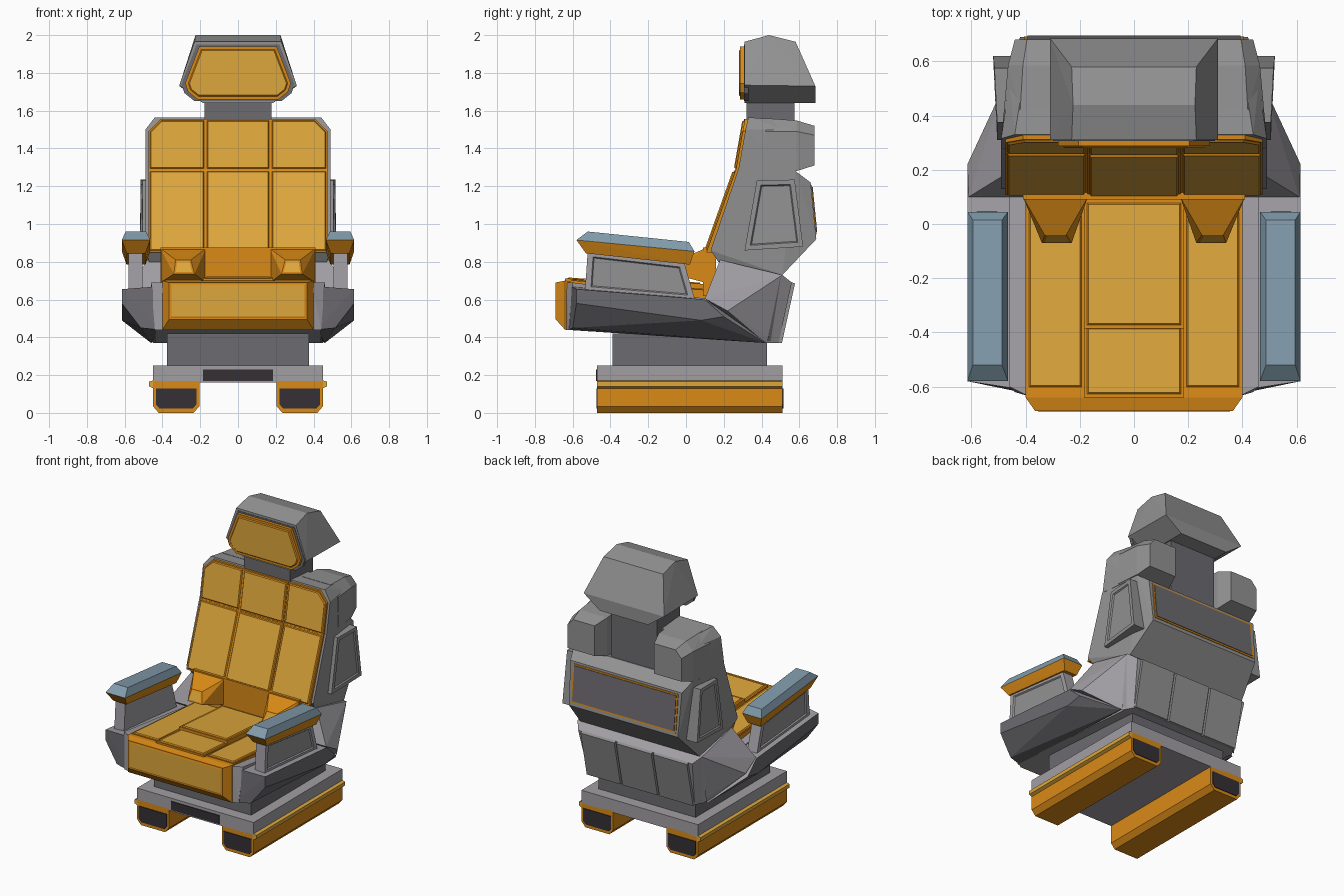
import bpy, bmesh
from mathutils import Vector

if "Cube" in bpy.data.objects:
    bpy.data.objects.remove(bpy.data.objects["Cube"])


def material(name, r, g, b):
    m = bpy.data.materials.new(name)
    m.diffuse_color = (r, g, b, 1)
    m.use_nodes = True
    m.node_tree.nodes["Principled BSDF"].inputs["Base Color"].default_value = m.diffuse_color
    return m


LIGHT = material("light grey", .36, .345, .37)
GREY = material("neutral grey", .29, .29, .29)
DARK = material("dark grey", .15, .145, .16)
BLACK = material("near black", .035, .03, .035)
ORANGE = material("orange", .70, .255, .008)
YELLOW = material("yellow", .73, .385, .045)
BLUE = material("steel blue", .22, .33, .41)


def flip(p):
    return (-p[0], p[1], p[2])


def add_hull(bm, pts, panel, top):
    """Faceted solid around pts; panel=(direction, inset, rise) colours an inset face."""
    b = bmesh.new()
    vs = [b.verts.new(p) for p in pts]
    res = bmesh.ops.convex_hull(b, input=vs)
    junk = set(res["geom_interior"]) | set(res["geom_unused"])
    bmesh.ops.delete(b, geom=[v for v in junk if isinstance(v, bmesh.types.BMVert)], context='VERTS')
    bmesh.ops.dissolve_limit(b, angle_limit=.03, verts=b.verts[:], edges=b.edges[:])
    bmesh.ops.recalc_face_normals(b, faces=b.faces[:])
    b.normal_update()
    for f in b.faces:
        if top and f.normal.z > .5:
            f.material_index = 1
    if panel:
        d = Vector(panel[0])
        f = max(b.faces, key=lambda q: q.normal.dot(d))
        bmesh.ops.inset_region(b, faces=[f], thickness=panel[1], depth=0, use_even_offset=True)
        bmesh.ops.inset_region(b, faces=[f], thickness=.006, depth=panel[2], use_even_offset=True)
        f.material_index = 1
    tmp = bpy.data.meshes.new("tmp")
    b.to_mesh(tmp)
    b.free()
    bm.from_mesh(tmp)
    bpy.data.meshes.remove(tmp)


def part(name, pts, mats, pair=False, panel=None, top=False):
    """Symmetric solid (pair=False) or a mirrored left/right pair (pair=True)."""
    bm = bmesh.new()
    if pair:
        add_hull(bm, pts, panel, top)
        add_hull(bm, [flip(p) for p in pts], panel and (flip(panel[0]),) + panel[1:], top)
    else:
        add_hull(bm, list(dict.fromkeys(list(pts) + [flip(p) for p in pts])), panel, top)
    me = bpy.data.meshes.new(name)
    bm.to_mesh(me)
    bm.free()
    for m in mats:
        me.materials.append(m)
    ob = bpy.data.objects.new(name, me)
    bpy.context.collection.objects.link(ob)


def box(x0, x1, y0, y1, z0, z1):
    return [(x, y, z) for x in (x0, x1) for y in (y0, y1) for z in (z0, z1)]


def along_y(prof, y0, y1):
    return [(x, y, z) for x, z in prof for y in (y0, y1)]


def along_x(prof, x0, x1):
    return [(x, y, z) for y, z in prof for x in (x0, x1)]


# Floor rails with side flanges and dark ends
rail = [(.205, .17), (.205, .035), (.235, 0), (.42, 0), (.45, .035), (.45, .17)]
hole = [(.22, .13), (.22, .045), (.24, .022), (.415, .022), (.435, .045), (.435, .13)]
part("floor_rail", along_y(rail, -.47, .51), [ORANGE], True)
part("rail_flange", along_y([(.44, .125), (.47, .14), (.47, .165), (.44, .175)], -.47, .51), [YELLOW], True)
part("rail_front_end", along_y(hole, -.475, -.46), [BLACK], True)
part("rail_back_end", along_y(hole, .50, .515), [BLACK], True)

# Base plate, vent, pedestal
part("base_plate", box(-.45, .45, -.47, .51, .16, .25), [LIGHT])
part("base_vent", box(-.185, .185, -.476, -.46, .17, .23), [BLACK])
part("pedestal", box(-.375, .375, -.39, .43, .25, .42), [DARK])

# Seat shell, side pods and rear wing
part("seat_shell", [(.39, -.635, .69), (.46, -.60, .69), (.39, -.635, .44), (.44, -.62, .44),
                    (.44, .42, .37), (.46, .15, .60)], [LIGHT])
part("side_pod", [(.615, -.58, .655), (.615, -.58, .58), (.515, -.60, .45), (.42, -.62, .44),
                  (.46, -.60, .665), (.42, -.61, .67), (.615, .1, .60), (.615, .08, .49),
                  (.615, .2, .51), (.46, .42, .37), (.42, .42, .40), (.42, .1, .60)],
     [DARK, LIGHT], True, top=True)
part("rear_wing", [(.61, .1, .605), (.615, .22, .54), (.48, .18, .81), (.48, .51, .73),
                   (.44, .56, .69), (.41, .49, .37), (.45, .42, .37), (.40, .11, .60)], [LIGHT])
low_back = [(.55, .695), (.577, .685), (.508, .37), (.48, .37)]
part("low_back_panel_middle", along_x(low_back, -.135, .135), [GREY])
part("low_back_panel_side", along_x(low_back, .15, .41), [GREY], True)
part("wing_side_ridge", [(.42, .54, .69), (.485, .50, .72), (.46, .43, .38), (.40, .48, .38)], [GREY], True)

# Seat cushion: orange body, yellow front and top pads
part("seat_cushion", [(.40, -.64, .70), (.40, -.64, .44), (.365, -.69, .69), (.365, -.69, .495),
                      (.40, .12, .645), (.40, .12, .5)], [ORANGE, YELLOW], panel=((0, -1, 0), .008, .002))


def seat_pad(name, x0, x1, y0, y1, rise, pair, inset=.012):
    def z(y):
        return .70 - .072 * (y + .64)
    pts = [(x, y, z(y) + d) for x in (x0, x1) for y in (y0, y1) for d in (-.02, rise)]
    part(name, pts, [ORANGE, YELLOW], pair, ((0, 0, 1), inset, .006))


seat_pad("seat_side_pad", .185, .395, -.61, .1, .004, True, .008)
seat_pad("seat_front_pad", -.185, .185, -.64, -.37, .012, False)
seat_pad("seat_rear_pad", -.185, .185, -.385, .09, .035, False)

# Lumbar slab and bolsters
part("lumbar_slab", box(-.41, .41, .09, .16, .62, .875), [ORANGE])
part("lumbar_bolster", [(.17, .1, .87), (.41, .1, .87), (.17, .1, .69), (.41, .1, .69),
                        (.23, -.07, .735), (.34, -.07, .735), (.25, -.04, .81), (.33, -.04, .81)],
     [ORANGE, YELLOW], True, ((0, -1, .3), .004, .002))

# Backrest shell: lower block, upper block, shoulders
part("backrest_lower_shell", [(.49, .13, .86), (.47, .17, .80), (.46, .51, .73), (.42, .69, .92),
                              (.43, .66, 1.22), (.46, .58, 1.28), (.49, .275, 1.285)], [GREY])
part("backrest_upper_shell", [(.49, .275, 1.275), (.49, .315, 1.50), (.44, .33, 1.565),
                              (.47, .52, 1.27), (.46, .52, 1.50), (.41, .52, 1.55)], [GREY])
part("shoulder_block", [(.20, .42, 1.56), (.42, .42, 1.56), (.48, .42, 1.49), (.48, .42, 1.28),
                        (.20, .585, 1.548), (.41, .585, 1.548), (.465, .585, 1.49), (.465, .585, 1.28),
                        (.20, .42, 1.28), (.20, .585, 1.28), (.23, .68, 1.52), (.395, .68, 1.52),
                        (.44, .68, 1.47), (.44, .68, 1.31), (.23, .68, 1.31)], [GREY], True)
part("backrest_side_plate", [(.505, .375, 1.23), (.515, .575, 1.235), (.52, .62, .88), (.505, .31, .86),
                             (.44, .375, 1.23), (.43, .575, 1.235), (.43, .62, .88), (.44, .31, .86)],
     [GREY, GREY], True, ((1, 0, 0), .025, -.008))
part("back_panel_trim", along_x([(.60, .93), (.60, 1.21), (.666, 1.205), (.692, .945)], -.405, .405), [ORANGE])
part("back_panel", along_x([(.60, .95), (.60, 1.195), (.671, 1.195), (.695, .957)], -.393, .393), [DARK])


# Backrest pads: three columns, two rows
def back_pad(name, outline, pair, slope, y0, z0, out=0):
    pts = [(x, y0 + (z - z0) * slope + d, z) for x, z in outline for d in (.05, .009 - out)]
    part(name, pts, [ORANGE, YELLOW], pair, ((0, -1, 0), .008, .008))


def rect(x0, x1, z0, z1):
    return [(x0, z0), (x1, z0), (x1, z1), (x0, z1)]


LOW, UP = (.356, .106, .87), (.176, .255, 1.285)
back_pad("back_lower_middle_pad", rect(-.172, .172, .86, 1.285), False, *LOW, .006)
back_pad("back_lower_side_pad", rect(.172, .475, .85, 1.285), True, *LOW)
back_pad("back_upper_middle_pad", rect(-.172, .172, 1.285, 1.555), False, *UP, .004)
back_pad("back_upper_side_pad", [(.172, 1.285), (.475, 1.285), (.475, 1.49), (.41, 1.555), (.172, 1.555)],
         True, *UP)

# Neck and headrest
part("neck", box(-.178, .178, .32, .575, 1.27, 1.66), [DARK])
part("headrest_shell", [(.23, .31, 1.965), (.225, .44, 2.0), (.23, .58, 1.965), (.31, .685, 1.73),
                        (.185, .685, 1.64), (.31, .31, 1.735), (.185, .31, 1.64)], [GREY])
face = [(.205, 1.94), (.28, 1.745), (.265, 1.70), (.215, 1.66)]
part("headrest_rim", [(x * s, y, 1.8 + (z - 1.8) * s) for x, z in face for s, y in ((1.07, .33), (1.07, .307))],
     [DARK])
part("headrest_pad", along_y(face, .287, .33), [ORANGE, YELLOW], panel=((0, -1, 0), .016, .006))

# Armrests: support, orange underside, blue top
part("armrest_support", along_x([(-.52, .86), (-.535, .64), (.05, .59), (-.01, .80)], .505, .58),
     [LIGHT, GREY], True, ((1, 0, 0), .03, -.008))
rim = along_x([(-.58, .915), (.045, .855)], .465, .615)
part("armrest_underside", rim + along_x([(-.53, .845), (.02, .785)], .49, .59), [ORANGE], True)
part("armrest_top", rim + along_x([(-.52, .96), (.015, .905)], .487, .595), [BLUE], True)
